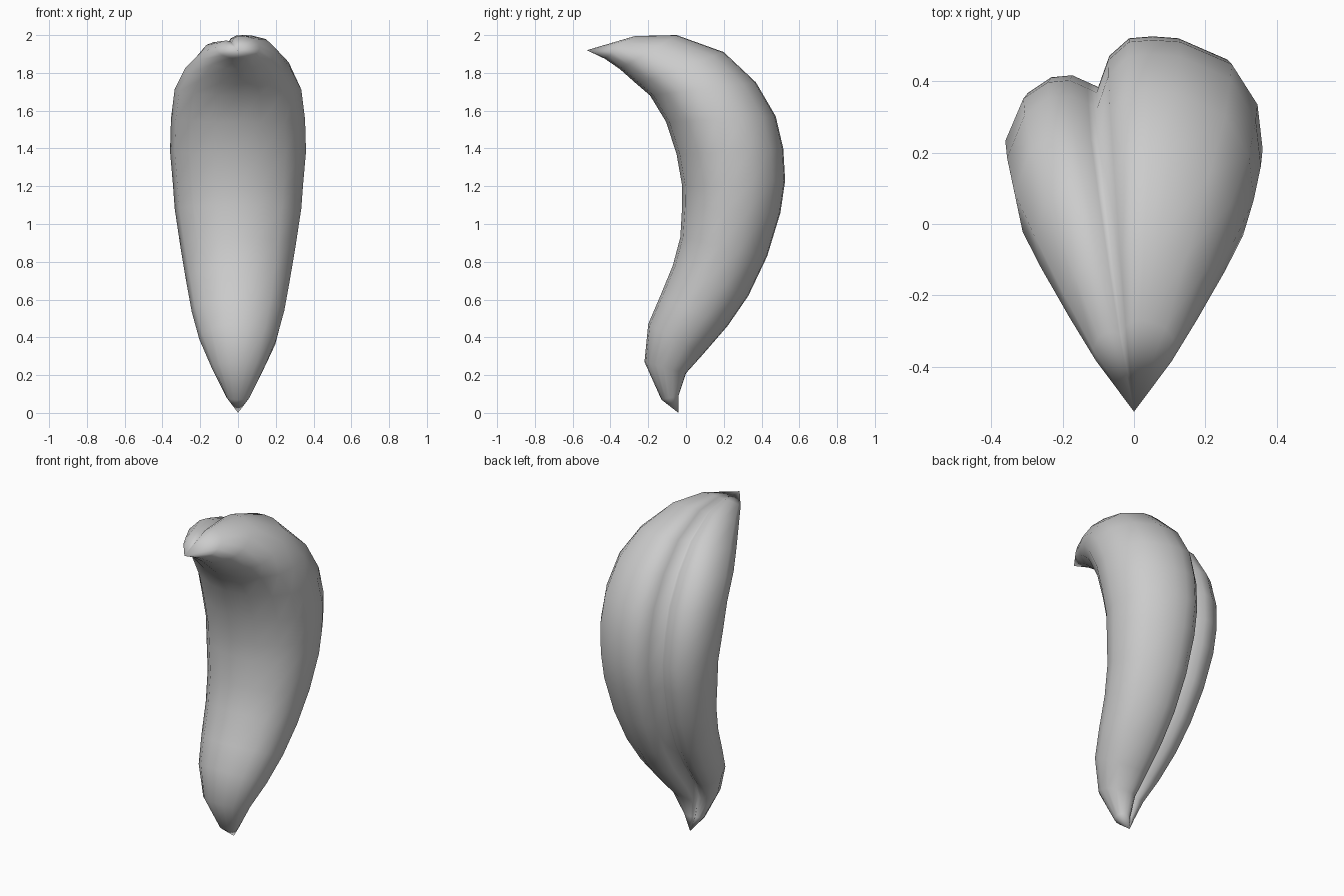
import bpy, bmesh
from mathutils import Vector

if "Cube" in bpy.data.objects:
    bpy.data.objects.remove(bpy.data.objects["Cube"])

# Stations along the curved pod: front y, front z, back y, back z, half width
STATIONS = [
    (-.13, .07, -.04, .09, .06), (-.22, .27, .00, .21, .14),
    (-.20, .47, .09, .31, .205), (-.14, .61, .22, .46, .245),
    (-.07, .78, .33, .62, .275), (-.03, .93, .43, .83, .305),
    (-.02, 1.10, .50, 1.06, .335), (-.02, 1.20, .525, 1.23, .345),
    (-.05, 1.37, .515, 1.40, .36), (-.105, 1.54, .475, 1.57, .355),
    (-.19, 1.68, .37, 1.75, .335), (-.26, 1.74, .20, 1.91, .28),
    (-.35, 1.82, -.05, 2.0, .195), (-.43, 1.875, -.27, 1.995, .115),
]
BOTTOM_TIP, TOP_TIP = (0, -.04, 0), (0, -.525, 1.92)

# Cross-section (across, front to back): round front, two unequal back lobes with a crease
SECTION = [
    (0, 0), (.35, .03), (.7, .14), (.91, .28), (1, .46), (.96, .68), (.76, .88),
    (.36, .99), (.15, 1), (-.04, .99), (-.2, .9), (-.29, .74), (-.36, .76),
    (-.5, .80), (-.67, .79), (-.86, .71), (-1, .5), (-.93, .3), (-.7, .14), (-.35, .03),
]

# Loft the sections and close both ends to points
bm = bmesh.new()
rings = []
for fy, fz, by, bz, w in STATIONS:
    front, back = Vector((0, fy, fz)), Vector((0, by, bz))
    rings.append([bm.verts.new(front.lerp(back, v) + Vector((u * w, 0, 0)))
                  for u, v in SECTION])
n = len(SECTION)
for a, b in zip(rings, rings[1:]):
    for i in range(n):
        j = (i + 1) % n
        bm.faces.new((a[i], a[j], b[j], b[i]))
for ring, tip in ((rings[0], BOTTOM_TIP), (rings[-1], TOP_TIP)):
    t = bm.verts.new(tip)
    for i in range(n):
        bm.faces.new((ring[i], ring[(i + 1) % n], t))
bmesh.ops.recalc_face_normals(bm, faces=bm.faces)
for f in bm.faces:
    f.smooth = True

mesh = bpy.data.meshes.new("curved_pod")
bm.to_mesh(mesh)
bm.free()
pod = bpy.data.objects.new("curved_pod", mesh)
bpy.context.collection.objects.link(pod)
